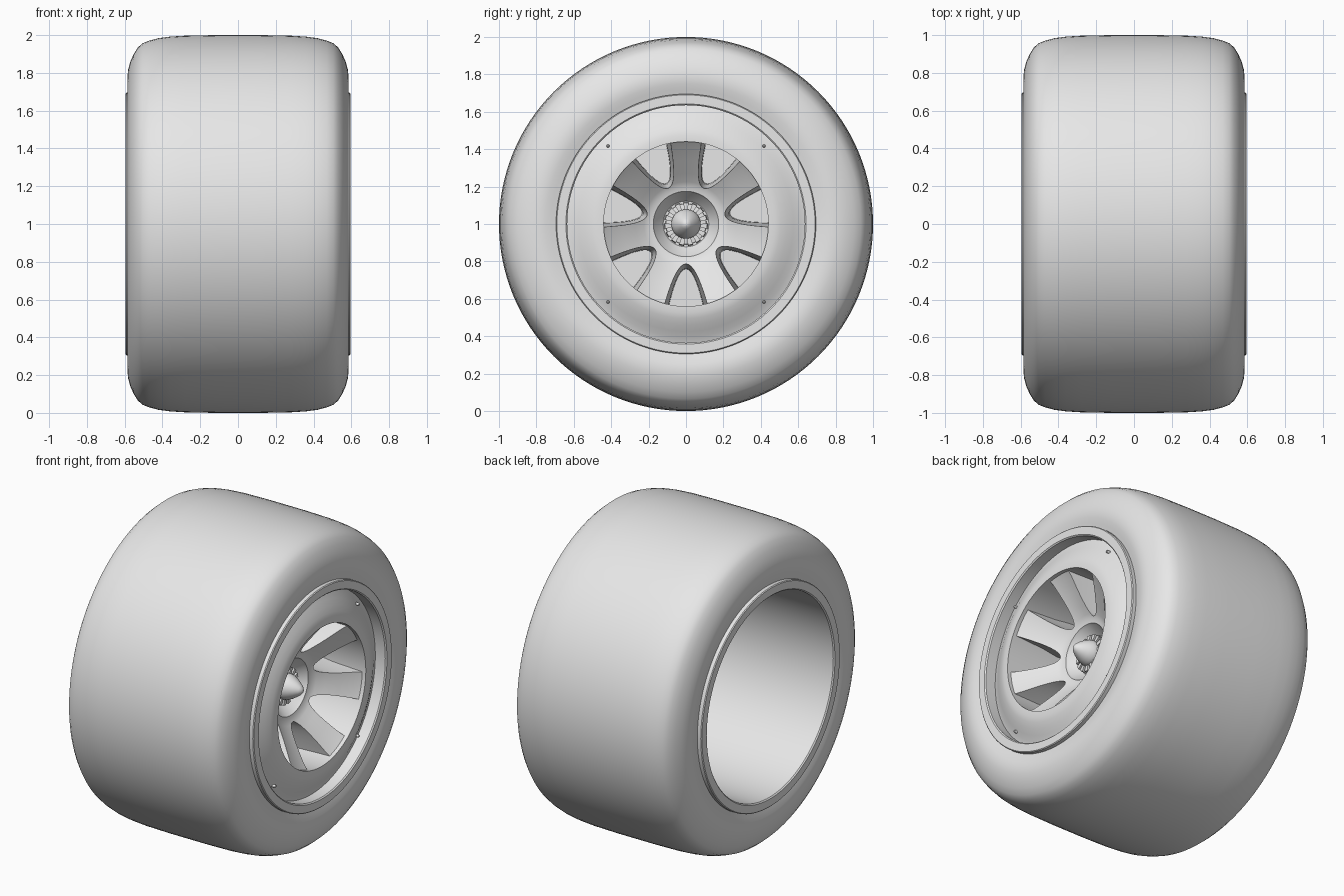
import bpy, bmesh, math
from mathutils import Vector

if "Cube" in bpy.data.objects:
    bpy.data.objects.remove(bpy.data.objects["Cube"])

grey = bpy.data.materials.new("plain_grey")
grey.diffuse_color = (0.8, 0.8, 0.8, 1)
grey.use_nodes = True
grey.node_tree.nodes["Principled BSDF"].inputs["Base Color"].default_value = grey.diffuse_color


def finish(name, bm, angle=30):
    bmesh.ops.remove_doubles(bm, verts=bm.verts, dist=1e-5)
    bmesh.ops.recalc_face_normals(bm, faces=bm.faces)
    me = bpy.data.meshes.new(name)
    bm.to_mesh(me)
    bm.free()
    me.materials.append(grey)
    ob = bpy.data.objects.new(name, me)
    bpy.context.collection.objects.link(ob)
    smooth(ob, angle)
    return ob


def smooth(ob, angle=30):
    bpy.ops.object.select_all(action='DESELECT')
    ob.select_set(True)
    bpy.context.view_layer.objects.active = ob
    bpy.ops.object.shade_smooth_by_angle(angle=math.radians(angle))


def at(x, r, a):
    """Point at axial position x, radius r and angle a around the axle."""
    return Vector((x, r * math.cos(a), 1 + r * math.sin(a)))


def revolve(name, profile, segs=128, closed=True, angle=30):
    """Spin an (x, radius) profile around the axle."""
    bm = bmesh.new()
    rings = [[bm.verts.new(at(x, r, math.tau * i / segs)) for i in range(segs)]
             if r > 0 else [bm.verts.new((x, 0, 1))] * segs
             for x, r in profile]
    pairs = list(zip(rings, rings[1:]))
    if closed:
        pairs.append((rings[-1], rings[0]))
    for a, b in pairs:
        for i in range(segs):
            j = (i + 1) % segs
            vs = list(dict.fromkeys((a[i], a[j], b[j], b[i])))
            if len(vs) > 2:
                bm.faces.new(vs)
    return finish(name, bm, angle)


def mirrored(half):
    return half + [(-x, r) for x, r in reversed(half)]


# Wide slick tyre
tyre_half = [(0.565, 0.69), (0.573, 0.72), (0.581, 0.75), (0.585, 0.785), (0.581, 0.82),
             (0.57, 0.86), (0.552, 0.90), (0.53, 0.935), (0.505, 0.957), (0.47, 0.971),
             (0.42, 0.984), (0.36, 0.992), (0.28, 0.997), (0.12, 1.0)]
revolve("tyre", mirrored(tyre_half))

# Rim barrel with a flat flange on each side
rim_half = [(0.56, 0.66), (0.56, 0.695), (0.59, 0.695), (0.595, 0.69),
            (0.595, 0.642), (0.588, 0.635)]
revolve("rim_barrel", mirrored(rim_half))

# Convex ring around the spoke opening
revolve("rim_face", [(0.19, 0.645), (0.515, 0.645), (0.52, 0.63), (0.53, 0.605),
                     (0.547, 0.575), (0.565, 0.54), (0.58, 0.505), (0.588, 0.475),
                     (0.588, 0.44), (0.19, 0.44)])

# Back wall behind the spokes
revolve("back_wall", [(0.19, 0), (0.19, 0.445), (0.2, 0.445), (0.2, 0)], closed=False)

# Dished spoke disc with the hub recess
spokes = revolve("spokes", [(0.195, 0), (0.195, 0.442), (0.565, 0.442), (0.535, 0.41),
                            (0.48, 0.34), (0.425, 0.27), (0.39, 0.225), (0.375, 0.2),
                            (0.37, 0.175), (0.355, 0.167), (0.31, 0.13), (0.30, 0.122),
                            (0.30, 0)], closed=False)

# Seven flared U-shaped windows cut between the spokes
bm = bmesh.new()
N = 20
for k in range(7):
    a = math.radians(270) + math.tau * k / 7
    radial = Vector((0, math.cos(a), math.sin(a)))
    tangent = Vector((0, -math.sin(a), math.cos(a)))
    loops = []
    for x, start, width in ((0.1, 0.25, 0.105), (0.26, 0.235, 0.112),
                            (0.36, 0.215, 0.125), (0.7, 0.19, 0.142)):
        loop = []
        for i in range(N + 1):
            s = 2 * i / N - 1
            p = radial * (start + (0.52 - start) * s * s) + tangent * (width * s)
            loop.append(bm.verts.new(Vector((x, 0, 1)) + p))
        loops.append(loop)
    for lo, hi in zip(loops, loops[1:]):
        for i in range(N + 1):
            j = (i + 1) % (N + 1)
            bm.faces.new((lo[i], lo[j], hi[j], hi[i]))
    bm.faces.new(loops[0])
    bm.faces.new(loops[-1])
cutter = finish("window_cutter", bm)
cutter.hide_render = True
mod = spokes.modifiers.new("windows", 'BOOLEAN')
mod.operation = 'DIFFERENCE'
mod.solver = 'EXACT'
mod.object = cutter
bpy.context.view_layer.objects.active = spokes
bpy.ops.object.modifier_apply(modifier=mod.name)
bpy.data.objects.remove(cutter)
smooth(spokes, 32)

# Wheel nut base and pointed centre cap
revolve("nut_base", [(0.295, 0), (0.295, 0.11), (0.315, 0.108), (0.32, 0.07), (0.32, 0)],
        segs=48, closed=False)
revolve("centre_cap", [(0.3, 0), (0.3, 0.078), (0.345, 0.078), (0.365, 0.074), (0.39, 0.062),
                       (0.415, 0.047), (0.44, 0.028), (0.452, 0.014), (0.456, 0)],
        segs=48, closed=False)

# Ring of nut teeth
bm = bmesh.new()
for k in range(15):
    a = math.tau * k / 15 + math.pi / 2
    verts = []
    for x, inset in ((0.3, 0), (0.345, 0.004)):
        for r, d in ((0.076, -0.12), (0.118 - inset, -0.12),
                     (0.118 - inset, 0.12), (0.076, 0.12)):
            verts.append(bm.verts.new(at(x, r, a + d)))
    lo, hi = verts[:4], verts[4:]
    bm.faces.new(lo)
    bm.faces.new(hi)
    for i in range(4):
        j = (i + 1) % 4
        bm.faces.new((lo[i], lo[j], hi[j], hi[i]))
finish("nut_teeth", bm)

# Four small round-ended pins in the rim face
bm = bmesh.new()
for k in range(4):
    c = at(0, 0.59, math.radians(45 + 90 * k))
    rings = []
    for x, r in ((0.5, 0.009), (0.55, 0.009), (0.557, 0.007), (0.56, 0.003)):
        rings.append([bm.verts.new(c + Vector((x, r * math.cos(t), r * math.sin(t))))
                      for t in (math.tau * i / 12 for i in range(12))])
    for lo, hi in zip(rings, rings[1:]):
        for i in range(12):
            j = (i + 1) % 12
            bm.faces.new((lo[i], lo[j], hi[j], hi[i]))
    bm.faces.new(rings[0])
    bm.faces.new(rings[-1])
finish("rim_pins", bm)
